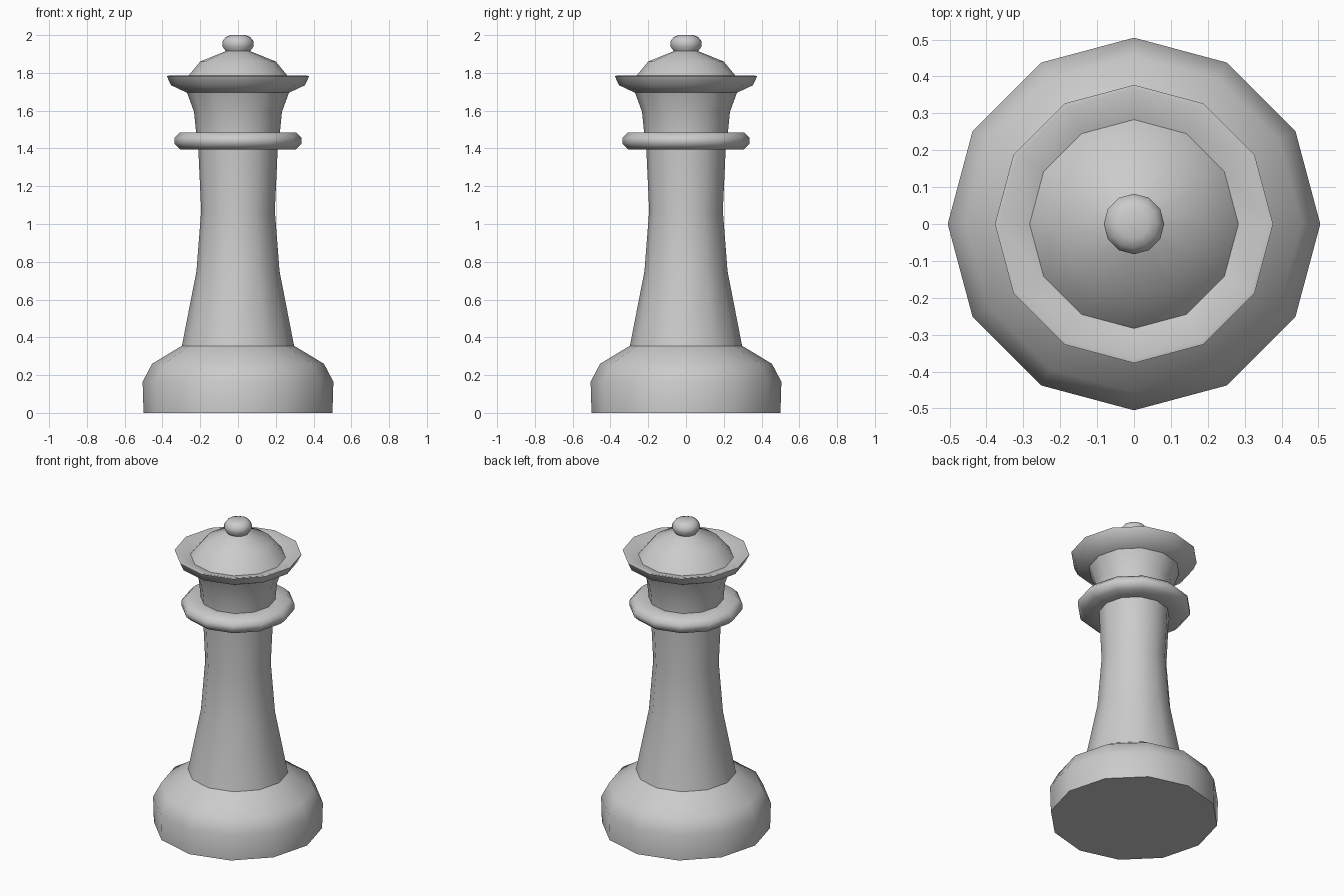
import bpy, bmesh, math

if "Cube" in bpy.data.objects:
    bpy.data.objects.remove(bpy.data.objects["Cube"])

SIDES = 12


def lathe(name, profile, cap_bottom=False, cap_top=False):
    """Turn a (radius, height) profile around z into a 12-sided part."""
    bm = bmesh.new()
    rings = []
    for r, z in profile:
        rings.append([bm.verts.new((r * math.cos(2 * math.pi * i / SIDES),
                                    r * math.sin(2 * math.pi * i / SIDES), z))
                      for i in range(SIDES)])
    for low, high in zip(rings, rings[1:]):
        for i in range(SIDES):
            j = (i + 1) % SIDES
            bm.faces.new((low[i], low[j], high[j], high[i]))
    if cap_bottom:
        bm.faces.new(rings[0][::-1])
    if cap_top:
        bm.faces.new(rings[-1])
    mesh = bpy.data.meshes.new(name)
    bm.to_mesh(mesh)
    bm.free()
    obj = bpy.data.objects.new(name, mesh)
    bpy.context.collection.objects.link(obj)
    bpy.ops.object.select_all(action='DESELECT')
    obj.select_set(True)
    bpy.context.view_layer.objects.active = obj
    bpy.ops.object.shade_smooth_by_angle(angle=math.radians(55))
    return obj


# Heavy rounded foot
lathe("base", [(0.50, 0), (0.505, 0.165), (0.455, 0.26), (0.297, 0.355)],
      cap_bottom=True)

# Tapered shaft
lathe("shaft", [(0.297, 0.355), (0.22, 0.75), (0.195, 1.07), (0.21, 1.395)])

# Ring collar
lathe("collar", [(0.21, 1.395), (0.305, 1.395), (0.337, 1.425),
                 (0.337, 1.455), (0.307, 1.485), (0.222, 1.485)])

# Flared neck
lathe("neck", [(0.222, 1.485), (0.233, 1.595), (0.27, 1.695)])

# Dished crown rim
lathe("crown_rim", [(0.27, 1.695), (0.355, 1.735), (0.377, 1.783),
                    (0.366, 1.785), (0.283, 1.76)])

# Domed cap
lathe("dome", [(0.283, 1.76), (0.20, 1.86), (0.065, 1.915)])

# Small ball on top
lathe("finial", [(0.065, 1.915), (0.082, 1.94), (0.082, 1.968),
                 (0.065, 1.99), (0.04, 2.0)], cap_top=True)
